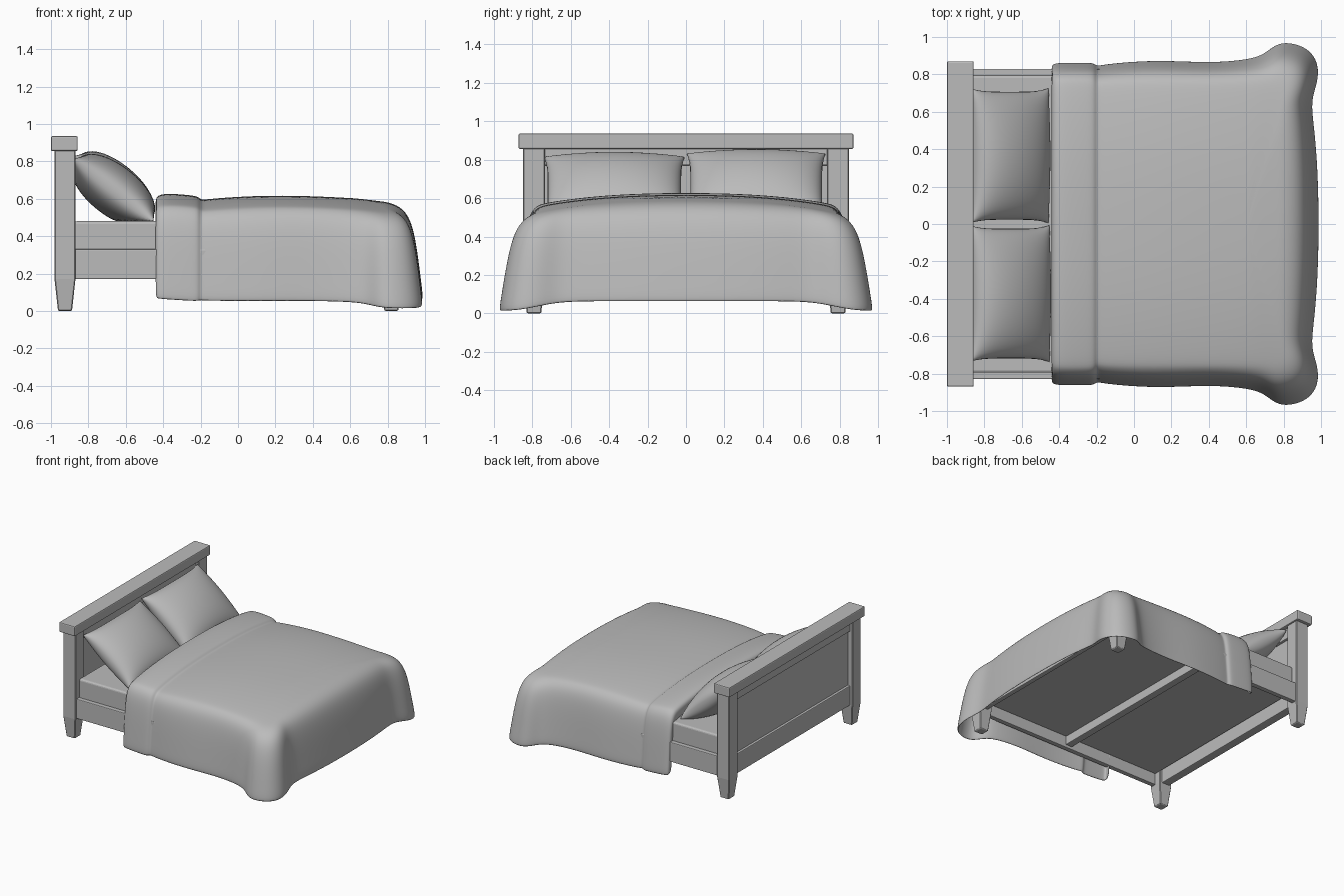
import bpy, bmesh, math
from mathutils import Vector

if "Cube" in bpy.data.objects:
    bpy.data.objects.remove(bpy.data.objects["Cube"])

grey = bpy.data.materials.new("plain_grey")
grey.diffuse_color = (0.5, 0.5, 0.5, 1)
grey.use_nodes = True
grey.node_tree.nodes["Principled BSDF"].inputs["Base Color"].default_value = grey.diffuse_color


def finish(name, bm, smooth=False):
    bmesh.ops.recalc_face_normals(bm, faces=bm.faces)
    me = bpy.data.meshes.new(name)
    bm.to_mesh(me)
    bm.free()
    me.materials.append(grey)
    ob = bpy.data.objects.new(name, me)
    bpy.context.collection.objects.link(ob)
    if smooth:
        for p in me.polygons:
            p.use_smooth = True
    return ob


def box(name, x, y, z, bevel=0.006, segments=2):
    bm = bmesh.new()
    bmesh.ops.create_cube(bm, size=1)
    for v in bm.verts:
        v.co = [(r[0] + r[1]) / 2 + c * (r[1] - r[0]) for c, r in zip(v.co, (x, y, z))]
    ob = finish(name, bm)
    if bevel:
        m = ob.modifiers.new("edges", 'BEVEL')
        m.width, m.segments = bevel, segments
    return ob


def leg(name, cx, cy, top):
    """Square post with a tapered foot."""
    bm = bmesh.new()
    rings = []
    for z, r in ((0, 0.034), (0.006, 0.038), (0.17, 0.056), (top, 0.056)):
        rings.append([bm.verts.new((cx + sx * r, cy + sy * r, z))
                      for sx, sy in ((-1, -1), (1, -1), (1, 1), (-1, 1))])
    for a, b in zip(rings, rings[1:]):
        for i in range(4):
            j = (i + 1) % 4
            bm.faces.new((a[i], a[j], b[j], b[i]))
    bm.faces.new(rings[0])
    bm.faces.new(rings[-1])
    ob = finish(name, bm)
    m = ob.modifiers.new("edges", 'BEVEL')
    m.width, m.segments = 0.005, 1


def table(x, pts):
    """Linear interpolation in a short list of (x, value)."""
    if x <= pts[0][0]:
        return pts[0][1]
    for (a, va), (b, vb) in zip(pts, pts[1:]):
        if x <= b:
            return va + (vb - va) * (x - a) / (b - a)
    return pts[-1][1]


# Frame: posts, feet, side rails
for s, side in ((-1, "near"), (1, "far")):
    leg("head_post_" + side, -0.925, s * 0.79, 0.87)
    leg("foot_leg_" + side, 0.82, s * 0.79, 0.33)
    box("side_rail_" + side, (-0.88, 0.80), sorted((s * 0.79, s * 0.83)), (0.17, 0.33))

# Headboard and cross members
box("headboard_cap", (-1.0, -0.857), (-0.87, 0.87), (0.855, 0.935), 0.008)
box("headboard_panel", (-0.94, -0.91), (-0.75, 0.75), (0.25, 0.80), 0)
box("headboard_top_rail", (-0.96, -0.89), (-0.75, 0.75), (0.77, 0.86))
box("headboard_bottom_rail", (-0.96, -0.89), (-0.75, 0.75), (0.17, 0.33))
box("foot_rail", (0.80, 0.84), (-0.75, 0.75), (0.17, 0.33))
box("centre_beam", (-0.06, 0.0), (-0.79, 0.79), (0.19, 0.27))
box("mattress", (-0.875, 0.80), (-0.795, 0.795), (0.26, 0.48), 0.015, 3)


# Pillows leaning on the headboard
def pillow(name, cy, cz, half_w, tilt):
    bm = bmesh.new()
    n = 28
    ax = Vector((math.cos(tilt), 0, -math.sin(tilt)))
    up = Vector((math.sin(tilt), 0, math.cos(tilt)))
    for sgn in (-1, 1):
        grid = []
        for i in range(n + 1):
            u = math.sin((i / n - 0.5) * math.pi)
            row = []
            for j in range(n + 1):
                v = math.sin((j / n - 0.5) * math.pi)
                h = 0.135 * ((1 - u * u) * (1 - v * v)) ** 0.42
                a = 0.27 * u * (0.94 + 0.06 * v ** 4)
                b = half_w * v * (0.95 + 0.05 * u ** 4)
                p = Vector((-0.665, cy + b, cz)) + ax * a + up * (h * sgn)
                p.x = max(p.x, -0.872)
                p.z = max(p.z, 0.482)
                row.append(bm.verts.new(p))
            grid.append(row)
        for i in range(n):
            for j in range(n):
                bm.faces.new((grid[i][j], grid[i + 1][j], grid[i + 1][j + 1], grid[i][j + 1]))
    bmesh.ops.remove_doubles(bm, verts=bm.verts, dist=0.0005)
    finish(name, bm, True)


pillow("pillow_near", -0.372, 0.645, 0.365, math.radians(38))
pillow("pillow_far", 0.365, 0.655, 0.36, math.radians(40))

# Blanket: half outline of hem (x, y, z) and top edge (x, y), from head to foot
columns = [((-0.425, -0.80, 0.08), (-0.425, -0.70)),
           ((-0.440, -0.850, 0.065), (-0.440, -0.74)),
           ((-0.41, -0.858, 0.06), (-0.41, -0.75)),
           ((-0.25, -0.858, 0.05), (-0.25, -0.75)),
           ((-0.215, -0.855, 0.05), (-0.215, -0.745)),
           ((-0.20, -0.838, 0.055), (-0.20, -0.725)),
           ((-0.16, -0.850, 0.05), (-0.16, -0.74)),
           ((0.12, -0.875, 0.05), (0.10, -0.74)),
           ((0.40, -0.855, 0.05), (0.38, -0.74)),
           ((0.62, -0.875, 0.045), (0.60, -0.74)),
           ((0.70, -0.905, 0.03), (0.69, -0.74)),
           ((0.76, -0.960, 0.015), (0.75, -0.735)),
           ((0.83, -0.970, 0.01), (0.78, -0.72)),
           ((0.93, -0.940, 0.01), (0.795, -0.70)),
           ((0.985, -0.860, 0.015), (0.80, -0.68)),
           ((0.980, -0.760, 0.035), (0.80, -0.65)),
           ((0.940, -0.660, 0.055), (0.80, -0.60)),
           ((0.960, -0.520, 0.06), (0.80, -0.50)),
           ((0.980, -0.280, 0.06), (0.80, -0.27)),
           ((0.985, 0.0, 0.06), (0.80, 0.0))]
drop = [(1, 0), (0.93, 0.2), (0.86, 0.4), (0.77, 0.62), (0.65, 0.80),
        (0.48, 0.91), (0.25, 0.97), (0, 1)]
crown = [(-0.44, 0.60), (-0.41, 0.625), (-0.25, 0.612), (-0.215, 0.605), (-0.20, 0.585),
         (-0.16, 0.592), (0.12, 0.612), (0.40, 0.608), (0.62, 0.595), (0.80, 0.575)]


def top_z(x, y):
    return table(x, crown) - 0.055 * (abs(y) / 0.75) ** 2.5


bm = bmesh.new()
grid = []
for k, (hem, edge) in enumerate(columns):
    sink = 0.09 if k == 0 else 0     # tucked lip at the head end
    ez = top_z(*edge) - sink
    col = [(edge[0] + (hem[0] - edge[0]) * w, edge[1] + (hem[1] - edge[1]) * w,
            hem[2] + (ez - hem[2]) * h) for w, h in drop]
    mid = min(edge[0], 0.60)
    for q in (0.2, 0.45, 0.72, 1):
        x, y = edge[0] + (mid - edge[0]) * q, edge[1] * (1 - q)
        col.append((x, y, top_z(x, y) - sink))
    grid.append([bm.verts.new(c) for c in col])
for a, b in zip(grid, grid[1:]):
    for i in range(len(a) - 1):
        bm.faces.new((a[i], b[i], b[i + 1], a[i + 1]))
bmesh.ops.remove_doubles(bm, verts=bm.verts, dist=0.0005)
blanket = finish("blanket", bm, True)
m = blanket.modifiers.new("mirror", 'MIRROR')
m.use_axis = (False, True, False)
m = blanket.modifiers.new("thickness", 'SOLIDIFY')
m.thickness, m.offset = 0.016, 0
m = blanket.modifiers.new("smooth", 'SUBSURF')
m.levels = m.render_levels = 2
